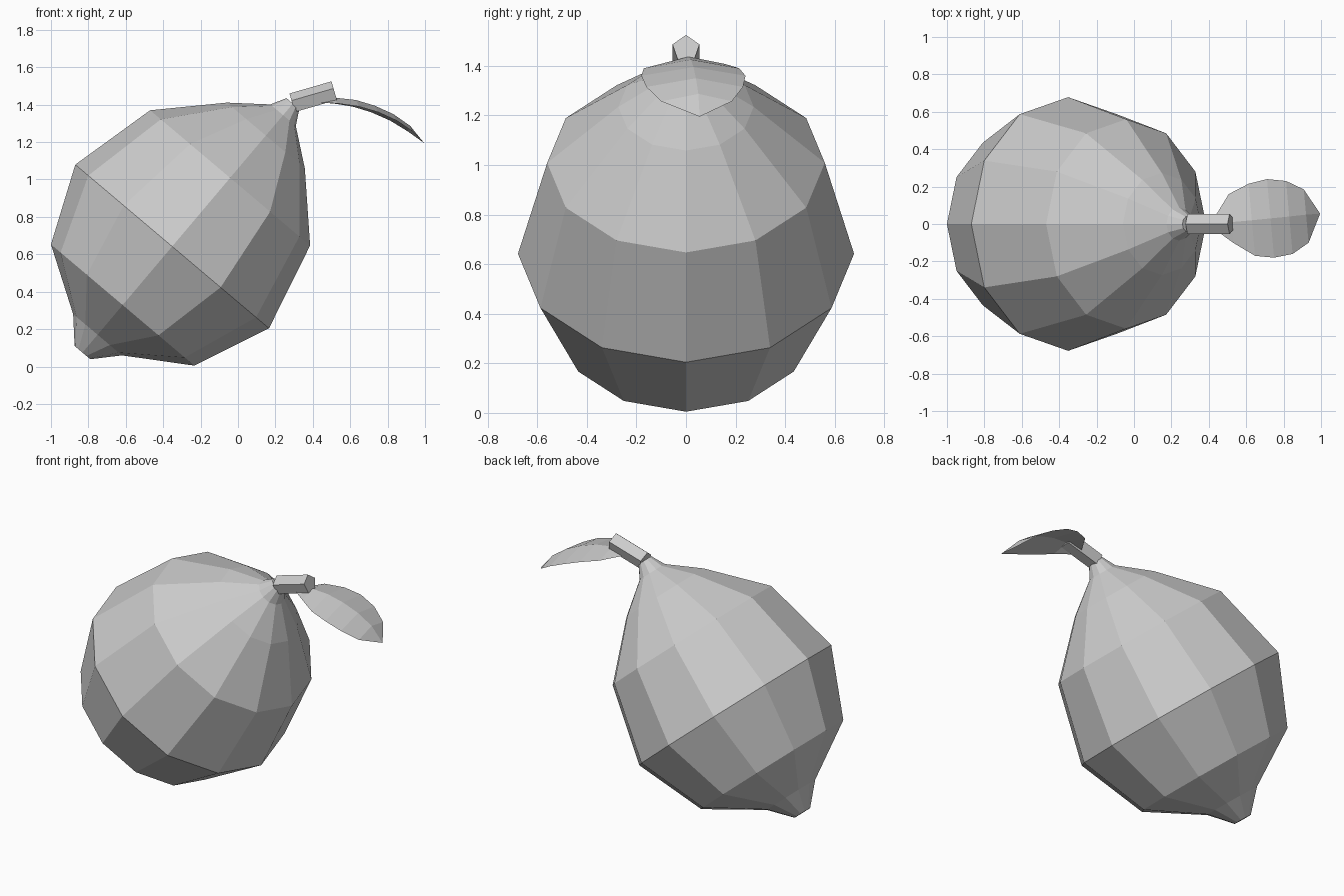
import bpy, bmesh
from math import sin, cos, pi, radians

if "Cube" in bpy.data.objects:
    bpy.data.objects.remove(bpy.data.objects["Cube"])


def make(name, verts, faces):
    mesh = bpy.data.meshes.new(name)
    mesh.from_pydata(verts, [], faces)
    bm = bmesh.new()
    bm.from_mesh(mesh)
    bmesh.ops.recalc_face_normals(bm, faces=bm.faces)
    bm.to_mesh(mesh)
    bm.free()
    ob = bpy.data.objects.new(name, mesh)
    bpy.context.collection.objects.link(ob)
    return ob


def lathe(name, profile, sides, location, tilt, start=0.0):
    """Flat-shaded turned solid, profile = (radius, height) pairs, capped."""
    verts, faces = [], []
    for r, z in profile:
        for i in range(sides):
            a = start + 2 * pi * i / sides
            verts.append((r * cos(a), r * sin(a), z))
    for k in range(len(profile) - 1):
        for i in range(sides):
            j = (i + 1) % sides
            faces.append((k * sides + i, k * sides + j,
                          (k + 1) * sides + j, (k + 1) * sides + i))
    faces.append(tuple(range(sides)))
    faces.append(tuple(range(len(verts) - sides, len(verts))))
    ob = make(name, verts, faces)
    ob.location = location
    ob.rotation_euler = (0, radians(tilt), 0)
    return ob


# Fruit: twelve-sided, leaning over on its side, origin at the widest ring
lathe("fruit_body",
      [(0.055, -0.743), (0.171, -0.618), (0.502, -0.41), (0.678, 0.0),
       (0.56, 0.48), (0.273, 0.776), (0.089, 0.919), (0.045, 1.0)],
      12, (-0.352, 0, 0.642), 40.2)

# Stem: short five-sided peg
lathe("stem", [(0.057, 0), (0.057, 0.234)], 5, (0.291, 0, 1.405), 73.9, pi)

# Leaf: drooping sheet creased along the midrib
# station = midrib x, y, z, half width on +y, half width on -y, edge drop
stations = [(0.43, 0.00, 1.415, 0.03, 0.03, 0.005),
            (0.52, 0.01, 1.437, 0.15, 0.11, 0.03),
            (0.63, 0.02, 1.425, 0.195, 0.19, 0.035),
            (0.73, 0.03, 1.395, 0.21, 0.21, 0.035),
            (0.83, 0.04, 1.350, 0.19, 0.20, 0.035),
            (0.92, 0.05, 1.287, 0.135, 0.15, 0.03)]
verts, faces = [], []
for x, y, z, wp, wm, drop in stations:
    verts += [(x - 0.09 * wp, y + wp, z - drop), (x, y, z),
              (x + 0.09 * wm, y - wm, z - drop)]
for k in range(len(stations) - 1):
    for s in (0, 1):
        a = 3 * k + s
        faces.append((a, a + 1, a + 4, a + 3))
tip = len(verts)
verts.append((0.995, 0.055, 1.195))
faces += [(tip - 3, tip - 2, tip), (tip - 2, tip - 1, tip)]
make("leaf", verts, faces)
